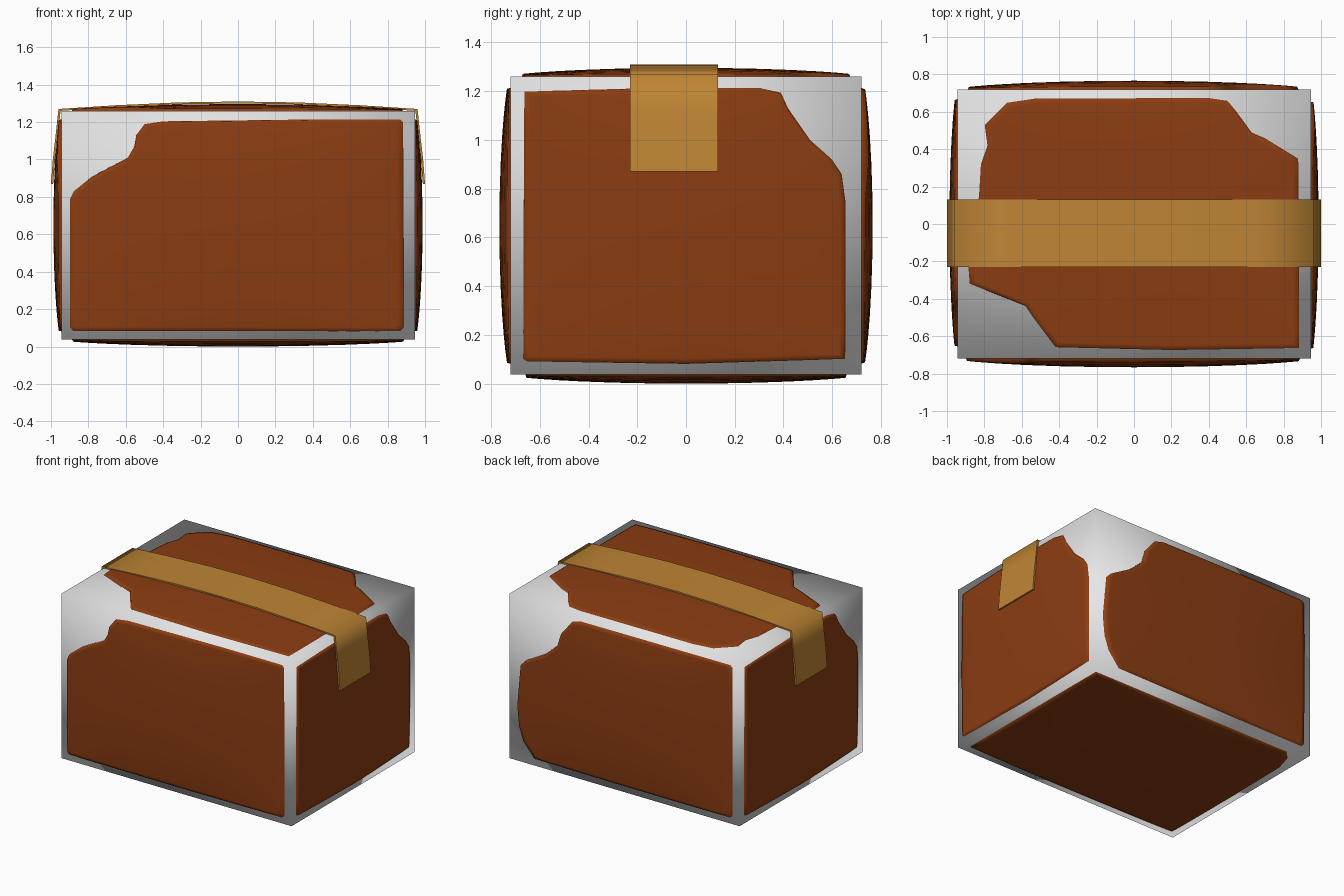
import bpy, bmesh, math
from mathutils import Vector

cube = bpy.data.objects.get("Cube")
if cube:
    bpy.data.objects.remove(cube, do_unlink=True)


def material(name, rgb):
    m = bpy.data.materials.new(name)
    m.use_nodes = True
    m.diffuse_color = (*rgb, 1)
    m.node_tree.nodes["Principled BSDF"].inputs["Base Color"].default_value = (*rgb, 1)
    return m


WHITE = material("pale grey", (0.8, 0.8, 0.8))
BROWN = material("leather brown", (0.26, 0.046, 0.006))
GOLD = material("ochre tape", (0.52, 0.235, 0.035))

HX, HY, Z0, Z1 = 0.945, 0.72, 0.037, 1.26     # box half sizes and heights
ZC, HZ = (Z0 + Z1) / 2, (Z1 - Z0) / 2


def finish(name, bm, mat, sharp=None):
    me = bpy.data.meshes.new(name)
    bm.to_mesh(me)
    bm.free()
    me.materials.append(mat)
    me.polygons.foreach_set("use_smooth", [True] * len(me.polygons))
    if sharp:
        me.set_sharp_from_angle(angle=math.radians(sharp))
    ob = bpy.data.objects.new(name, me)
    bpy.context.collection.objects.link(ob)
    return ob


# Box core, softly shaded across its corners
bm = bmesh.new()
bmesh.ops.create_cube(bm, size=2)
for v in bm.verts:
    v.co = (v.co.x * HX, v.co.y * HY, ZC + v.co.z * HZ)
finish("box_core", bm, WHITE)


def densify(outline, step=0.12):
    pts = []
    for a, b in zip(outline, outline[1:] + outline[:1]):
        a, b = Vector(a), Vector(b)
        n = max(1, math.ceil((b - a).length / step))
        pts += [a.lerp(b, i / n) for i in range(n)]
    return pts


def panel(name, outline, place, centre, half, bulge, normal):
    """Padded panel: rings of the outline shrinking to the middle of a face."""
    pts = densify(outline)
    centre = Vector(centre)
    bm = bmesh.new()

    def vert(p, lift=None):
        if lift is None:
            u, v = ((p[i] - centre[i]) / half[i] for i in (0, 1))
            lift = 0.003 + bulge * (max(0, 1 - u * u) * max(0, 1 - v * v)) ** 0.7
        return bm.verts.new(place(p[0], p[1], lift))

    rings = [[vert(p, -0.004) for p in pts]]
    for s in (0.992, 0.96, 0.9, 0.8, 0.65, 0.45, 0.22):
        rings.append([vert(centre + (p - centre) * s) for p in pts])
    n = len(pts)
    for r, q in zip(rings, rings[1:]):
        for i in range(n):
            j = (i + 1) % n
            bm.faces.new((r[i], r[j], q[j], q[i]))
    mid = vert(centre)
    for i in range(n):
        bm.faces.new((rings[-1][i], rings[-1][(i + 1) % n], mid))
    bm.normal_update()
    if sum((f.normal.dot(Vector(normal)) for f in bm.faces)) < 0:
        bmesh.ops.reverse_faces(bm, faces=bm.faces[:])
    finish(name, bm, BROWN)


# Torn outlines of the panels
front = [(-0.9, 0.1), (-0.885, 0.082), (0.87, 0.08), (0.89, 0.1), (0.885, 1.2),
         (0.87, 1.215), (0.4, 1.215), (-0.4, 1.205), (-0.5, 1.19), (-0.545, 1.13),
         (-0.555, 1.07), (-0.59, 1.01), (-0.78, 0.91), (-0.88, 0.83), (-0.9, 0.79)]
back = [(-0.89, 0.1), (-0.87, 0.08), (0.74, 0.09), (0.83, 0.2), (0.865, 0.3),
        (0.88, 0.45), (0.85, 0.76), (0.81, 0.8), (0.65, 0.89), (0.54, 0.99),
        (0.51, 1.09), (0.43, 1.19), (0.36, 1.21), (-0.87, 1.215), (-0.89, 1.2)]
side = [(-0.67, 0.1), (-0.655, 0.09), (0, 0.08), (0.655, 0.1), (0.655, 0.75),
        (0.64, 0.86), (0.6, 0.92), (0.51, 1.0), (0.42, 1.13), (0.39, 1.195),
        (0.3, 1.215), (-0.1, 1.215), (-0.665, 1.2)]
top = [(-0.68, 0.65), (-0.53, 0.672), (0.4, 0.675), (0.5, 0.66), (0.55, 0.6),
       (0.63, 0.49), (0.7, 0.46), (0.88, 0.35), (0.885, -0.665), (0.2, -0.675),
       (-0.42, -0.66), (-0.54, -0.5), (-0.58, -0.44), (-0.88, -0.32),
       (-0.89, -0.2), (-0.83, 0.15), (-0.82, 0.32), (-0.785, 0.42), (-0.8, 0.53)]
bottom = [(-0.89, -0.66), (0.89, -0.66), (0.89, 0.66), (-0.79, 0.66),
          (-0.85, 0.6), (-0.885, 0.48)]

panel("front_panel", front, lambda x, z, d: (x, -HY - d, z), (0, ZC), (HX, HZ), 0.043, (0, -1, 0))
panel("back_panel", back, lambda x, z, d: (x, HY + d, z), (0, ZC), (HX, HZ), 0.043, (0, 1, 0))
panel("left_panel", side, lambda y, z, d: (HX + d, y, z), (0, ZC), (HY, HZ), 0.039, (1, 0, 0))
panel("right_panel", side, lambda y, z, d: (-HX - d, -y, z), (0, ZC), (HY, HZ), 0.039, (-1, 0, 0))
panel("top_panel", top, lambda x, y, d: (x, y, Z1 + d), (0, 0), (HX, HY), 0.033, (0, 0, 1))
panel("bottom_panel", bottom, lambda x, y, d: (x, y, Z0 - d), (0, 0), (HX, HY), 0.034, (0, 0, -1))

# Tape strap folded over the top and down both sides
half = [(1.0, 0.87), (0.99, 1.0), (0.975, 1.13), (0.96, 1.27), (0.65, 1.29), (0.32, 1.305)]
outer = half + [(0, 1.31)] + [(-x, z) for x, z in reversed(half)]
inner = [(x * 0.988, z - 0.01 if z > 1.2 else z) for x, z in outer]
bm = bmesh.new()
rows = [[[bm.verts.new((x, y, z)) for x, z in line] for line in (outer, inner)]
        for y in (-0.23, 0.132)]
(fo, fi), (bo, bi) = rows
for i in range(len(outer) - 1):
    for a, b in ((fo, bo), (bo, bi), (bi, fi), (fi, fo)):
        bm.faces.new((a[i], a[i + 1], b[i + 1], b[i]))
for i in (0, -1):
    bm.faces.new((fo[i], bo[i], bi[i], fi[i]))
bmesh.ops.recalc_face_normals(bm, faces=bm.faces[:])
finish("tape_strap", bm, GOLD, sharp=84)
